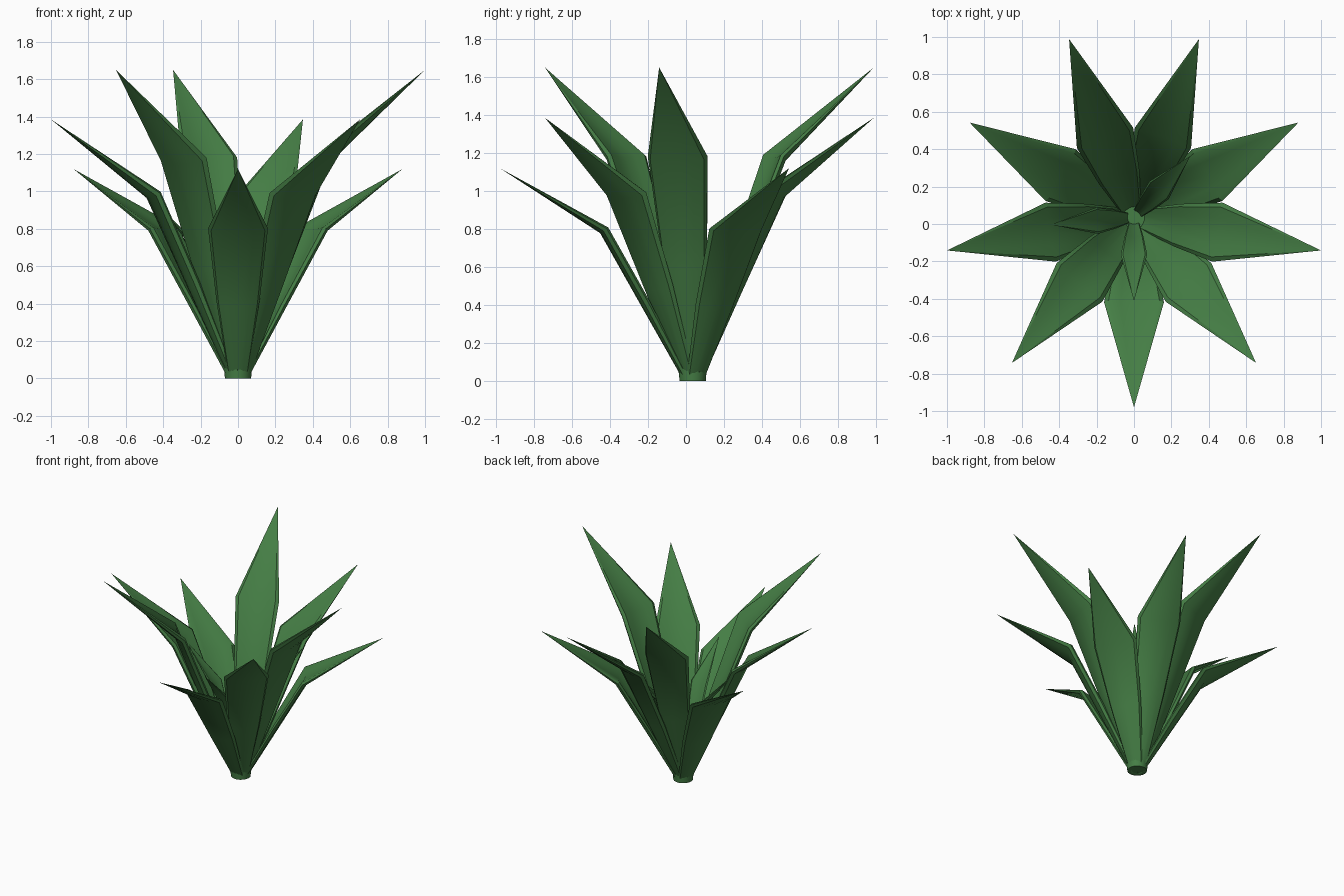
import bpy, math

if "Cube" in bpy.data.objects:
    bpy.data.objects.remove(bpy.data.objects["Cube"])

CY = 0.035  # plant axis, so the leaf spread is centred on y = 0

green = bpy.data.materials.new("leaf_green")
green.diffuse_color = (0.06, 0.21, 0.06, 1)
green.use_nodes = True
green.node_tree.nodes["Principled BSDF"].inputs["Base Color"].default_value = green.diffuse_color

# leaf rings: distance out, height, half width, thickness factor
RINGS = [(0.035, 0.0, 0.05, 0.7), (0.25, 0.40, 0.115, 1.0), (0.47, 0.79, 0.16, 1.0)]
TIP = (1.015, 1.12)
# cross-section: across the leaf, towards the plant axis
SECTION = [(-0.9, 0.0), (-0.5, -0.015), (0, -0.02), (0.5, -0.015), (0.9, 0.0),
           (1, 0.02), (0.85, 0.03), (0.45, 0.018), (0, 0.012), (-0.45, 0.018),
           (-0.85, 0.03), (-1, 0.02)]


def finish(name, verts, faces, angle=35):
    me = bpy.data.meshes.new(name)
    me.from_pydata(verts, [], faces)
    me.materials.append(green)
    ob = bpy.data.objects.new(name, me)
    bpy.context.collection.objects.link(ob)
    bpy.ops.object.select_all(action='DESELECT')
    ob.select_set(True)
    bpy.context.view_layer.objects.active = ob
    bpy.ops.object.shade_smooth_by_angle(angle=math.radians(angle))
    return ob


def leaf(name, degrees, spread, height):
    a = math.radians(degrees)
    ca, sa = math.cos(a), math.sin(a)

    def place(r, u, z):
        r, u = r * spread, u * spread
        return (r * ca - u * sa, CY + r * sa + u * ca, max(0, z * height / TIP[1]))

    verts = [place(r - 0.85 * n * k, u * w, z + 0.6 * n * k)
             for r, z, w, k in RINGS for u, n in SECTION]
    verts.append(place(TIP[0], 0, TIP[1]))
    m, last = len(SECTION), len(RINGS) - 1
    faces = [tuple(reversed(range(m)))]
    for j in range(m):
        k = (j + 1) % m
        for i in range(last):
            faces.append((i * m + j, i * m + k, (i + 1) * m + k, (i + 1) * m + j))
        faces.append((last * m + j, last * m + k, len(verts) - 1))
    return finish(name, verts, faces)


# outer leaves, three repeating heights
for i in range(9):
    leaf(f"outer_leaf_{i + 1}", 270 + 40 * i, 1.0, (1.12, 1.385, 1.65)[i % 3])

# small inner leaves, spiralling
for i in range(3):
    leaf(f"inner_leaf_{i + 1}", 270 + 137.5 * i, 0.44, 0.95)

# short base cup holding the leaves
N = 18
verts = [(r * math.cos(2 * math.pi * j / N), CY + r * math.sin(2 * math.pi * j / N), z)
         for r, z in ((0.07, 0), (0.078, 0.09)) for j in range(N)]
faces = [(j, (j + 1) % N, N + (j + 1) % N, N + j) for j in range(N)]
faces += [tuple(reversed(range(N))), tuple(range(N, 2 * N))]
finish("base", verts, faces)
